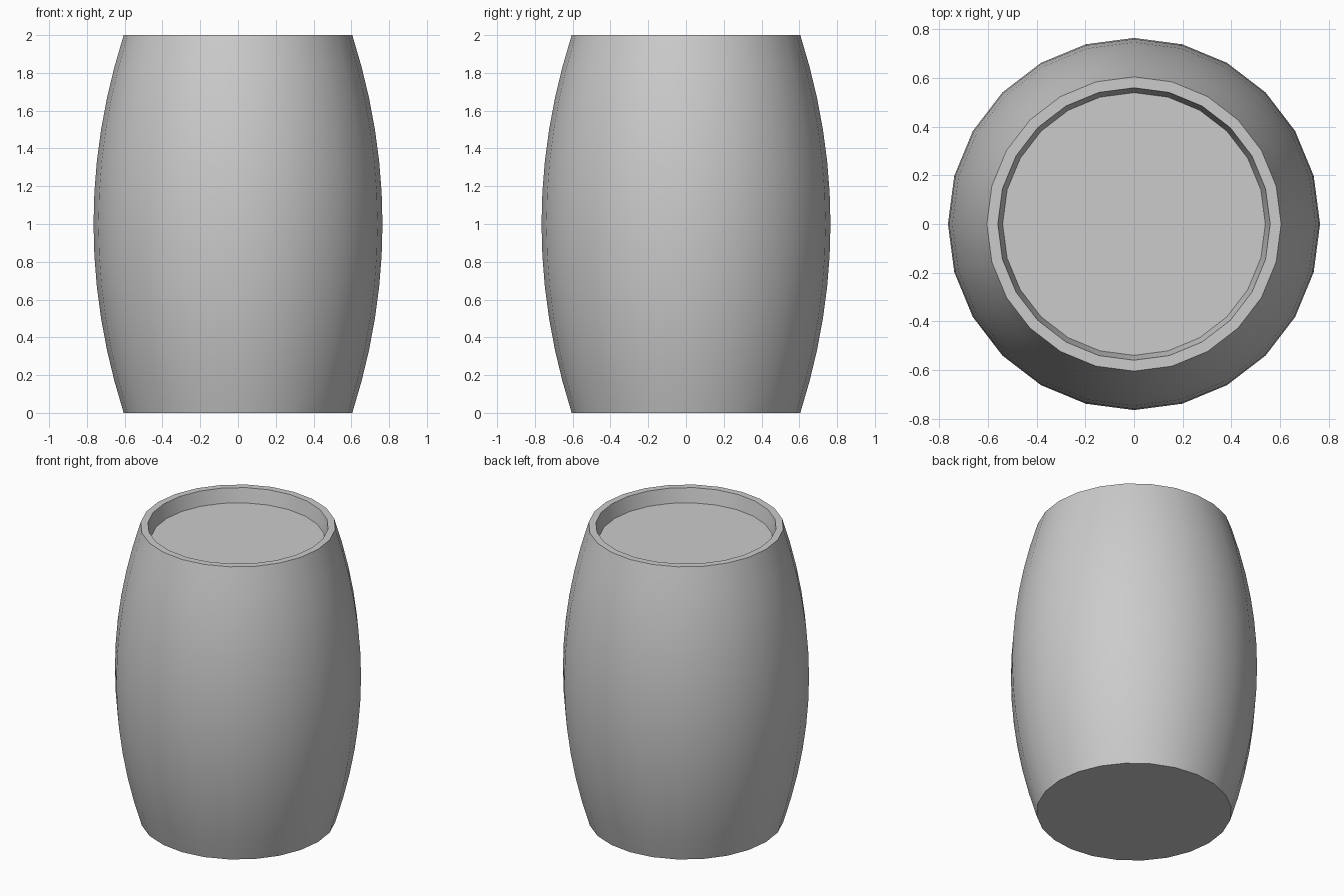
import bpy, bmesh, math

cube = bpy.data.objects.get("Cube")
if cube:
    bpy.data.objects.remove(cube, do_unlink=True)

SIDES = 24
STEPS = 12
END_R, BULGE = 0.605, 0.16

# Plain grey material
grey = bpy.data.materials.new("plain grey")
grey.use_nodes = True
colour = (0.6, 0.6, 0.6, 1)
grey.diffuse_color = colour
grey.node_tree.nodes["Principled BSDF"].inputs["Base Color"].default_value = colour

# Bulging side profile, then the rim and the sloping inner wall
profile = []
for i in range(STEPS + 1):
    t = 2 * i / STEPS - 1
    profile.append((END_R + BULGE * (1 - t * t), t + 1))
profile += [(0.56, 2), (0.54, 1.905)]

# Revolve the profile into rings
bm = bmesh.new()
rings = []
for r, z in profile:
    angles = [2 * math.pi * k / SIDES for k in range(SIDES)]
    rings.append([bm.verts.new((r * math.cos(a), r * math.sin(a), z)) for a in angles])
for low, high in zip(rings, rings[1:]):
    for k in range(SIDES):
        n = (k + 1) % SIDES
        bm.faces.new((low[k], low[n], high[n], high[k]))

# Flat base and recessed lid
bm.faces.new(reversed(rings[0]))
bm.faces.new(rings[-1])

mesh = bpy.data.meshes.new("barrel")
bm.to_mesh(mesh)
bm.free()
mesh.materials.append(grey)
barrel = bpy.data.objects.new("barrel", mesh)
bpy.context.collection.objects.link(barrel)

# Smooth sides with crisp rims
bpy.ops.object.select_all(action="DESELECT")
barrel.select_set(True)
bpy.context.view_layer.objects.active = barrel
bpy.ops.object.shade_smooth_by_angle(angle=math.radians(35))
